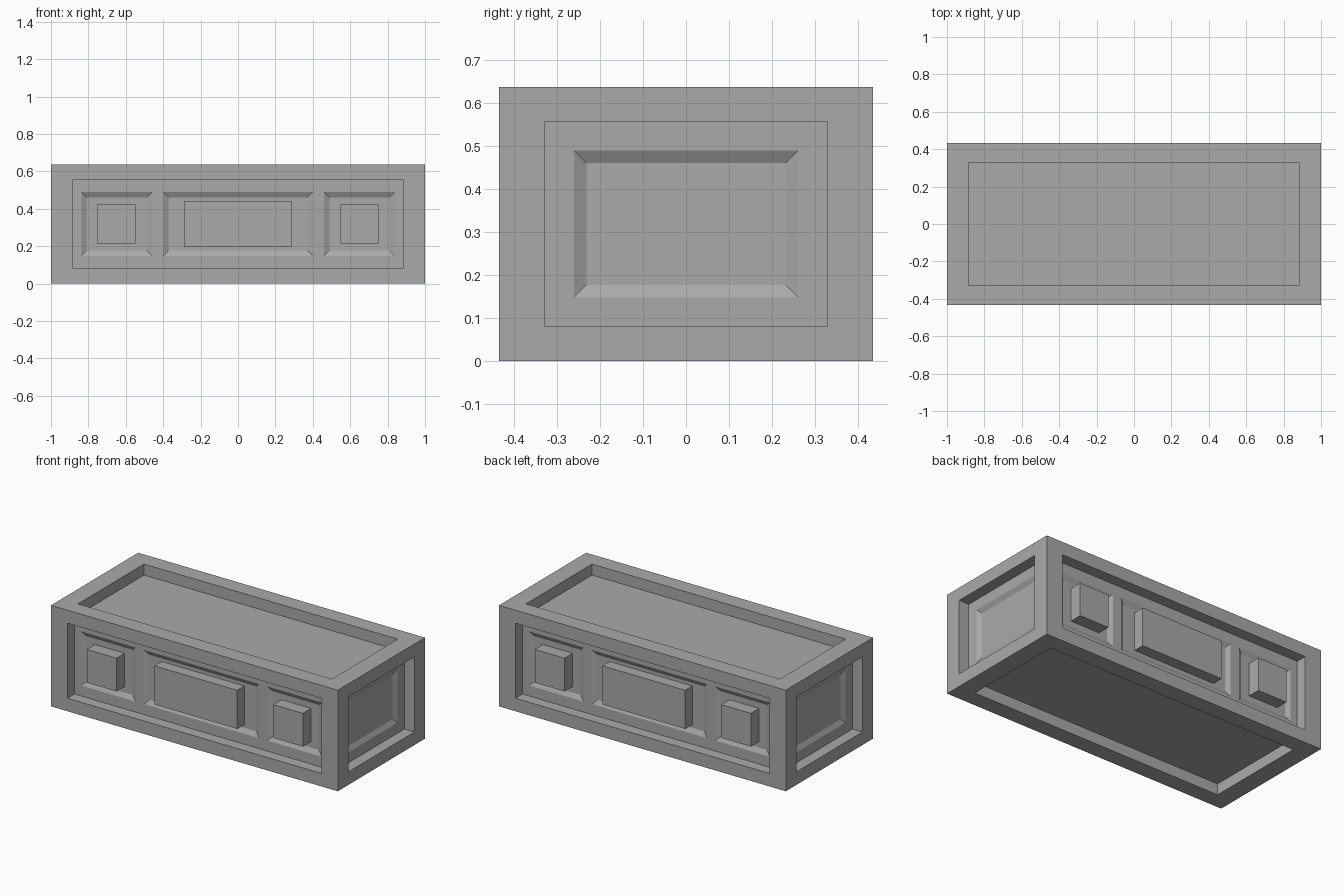
import bpy, bmesh
from mathutils import Vector as V

cube = bpy.data.objects.get("Cube")
if cube:
    bpy.data.objects.remove(cube)

grey = bpy.data.materials.new("stone_grey")
grey.use_nodes = True
colour = (0.40, 0.40, 0.40, 1)
grey.diffuse_color = colour
grey.node_tree.nodes["Principled BSDF"].inputs["Base Color"].default_value = colour

X, Y, Z = V((1, 0, 0)), V((0, 1, 0)), V((0, 0, 1))
HX, HY, HZ = 1.0, 0.434, 0.3185     # half sizes of the box
MID = Z * HZ
RECESS, BEVEL, SLOPE = 0.07, 0.0155, 0.0285

# Each side: outward normal, horizontal axis, vertical axis, distance from middle
LONG = [(s * Y, X, Z, HY) for s in (-1, 1)]
ENDS = [(s * X, Y, Z, HX) for s in (-1, 1)]
CAPS = [(s * Z, X, Y, HZ) for s in (-1, 1)]


def taper_box(bm, side, cu, hu, hv, d0, d1, taper=0.0):
    """Box on a side from depth d0 to d1, narrowing inward by taper."""
    n, u, v, dist = side
    verts = bmesh.ops.create_cube(bm, size=2)["verts"]
    faces = list({f for vert in verts for f in vert.link_faces})
    for vert in verts:
        a, b, c = vert.co
        t = taper if c > 0 else 0
        depth = d1 if c > 0 else d0
        vert.co = MID + n * (dist - depth) + u * (cu + a * (hu - t)) + v * (b * (hv - t))
    # Mirrored axes turn the box inside out, so flip it back
    if u.cross(v).dot(n) > 0:
        bmesh.ops.reverse_faces(bm, faces=faces)


def finish(bm, name):
    bm.normal_update()
    mesh = bpy.data.meshes.new(name)
    bm.to_mesh(mesh)
    bm.free()
    mesh.materials.append(grey)
    obj = bpy.data.objects.new(name, mesh)
    bpy.context.collection.objects.link(obj)
    return obj


def cut(target, cutter):
    mod = target.modifiers.new("cut", "BOOLEAN")
    mod.operation, mod.solver, mod.object = "DIFFERENCE", "EXACT", cutter
    bpy.context.view_layer.objects.active = target
    bpy.ops.object.modifier_apply(modifier=mod.name)
    bpy.data.objects.remove(cutter)


# Solid body
bm = bmesh.new()
taper_box(bm, CAPS[0], 0, HX, HY, 0, 2 * HZ)
body = finish(bm, "body")

# Straight recess in all six sides, leaving the frame
for sides, hu, hv in ((LONG, 0.885, 0.2365), (ENDS, 0.3285, 0.2365), (CAPS, 0.885, 0.3285)):
    for side in sides:
        bm = bmesh.new()
        taper_box(bm, side, 0, hu, hv, -0.05, RECESS)
        cut(body, finish(bm, "recess_cutter"))

# Sunken panels with sloped edges, cut from just above the recess floor
OVER = 0.5                           # overshoot, as a share of the slope
GROW = SLOPE * OVER
panels = [(s, c, h) for s in LONG for c, h in ((-0.649, 0.189), (0, 0.4), (0.649, 0.189))]
panels += [(s, 0, 0.26) for s in ENDS]
for side, cu, hu in panels:
    bm = bmesh.new()
    taper_box(bm, side, cu, hu + GROW, 0.1705 + GROW,
              RECESS - BEVEL * OVER, RECESS + BEVEL, SLOPE + GROW)
    cut(body, finish(bm, "panel_cutter"))

# Raised blocks on the front and back panels
for side, face in zip(LONG, ("front", "back")):
    for cu, hu, hv, top, spot in ((-0.65, 0.103, 0.105, 0.005, "right"),
                                  (0, 0.288, 0.122, 0.015, "middle"),
                                  (0.65, 0.103, 0.105, 0.005, "left")):
        bm = bmesh.new()
        taper_box(bm, side, cu, hu, hv, top, RECESS + BEVEL + 0.005)
        finish(bm, f"{face}_{spot}_block")
